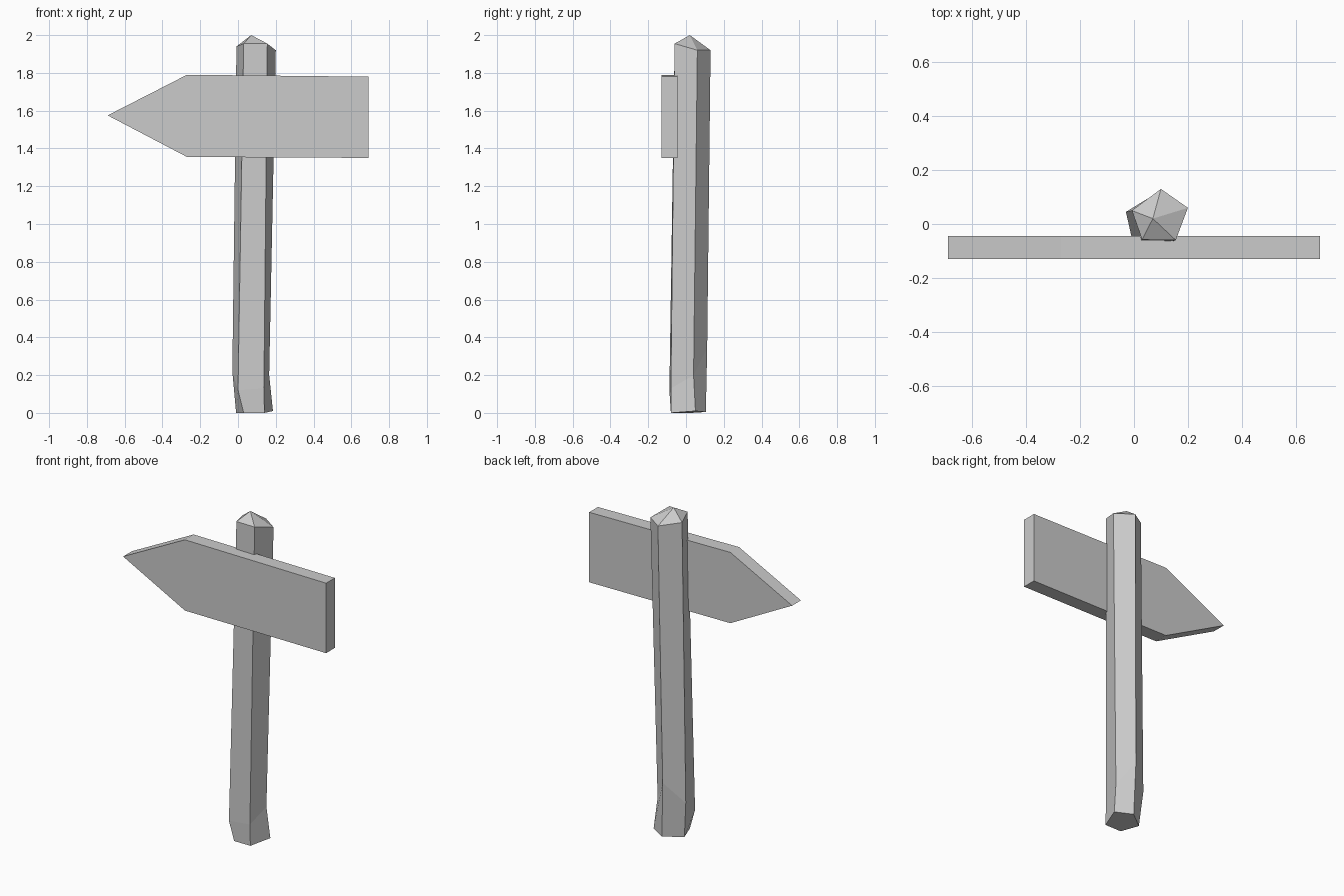
import bpy
import bmesh

cube = bpy.data.objects.get("Cube")
if cube:
    bpy.data.objects.remove(cube)

grey = bpy.data.materials.new("plain grey")
grey.use_nodes = True
colour = (0.6, 0.6, 0.6, 1)
grey.diffuse_color = colour
grey.node_tree.nodes["Principled BSDF"].inputs["Base Color"].default_value = colour


def finish(bm, name):
    bmesh.ops.recalc_face_normals(bm, faces=bm.faces)
    mesh = bpy.data.meshes.new(name)
    bm.to_mesh(mesh)
    bm.free()
    mesh.materials.append(grey)
    obj = bpy.data.objects.new(name, mesh)
    bpy.context.collection.objects.link(obj)


# Post: irregular five-sided rings, foot to shoulder, with a pointed top
# Corner order: front left, front right, right, back, left
rings = [
    [(0.03, -0.08, 0), (0.14, -0.08, 0), (0.185, 0.05, 0.01), (0.09, 0.105, 0.005), (-0.01, 0.03, 0)],
    [(0.0, -0.088, 0.12), (0.137, -0.08, 0.13), (0.165, 0.04, 0.2), (0.08, 0.112, 0.34), (-0.03, 0.045, 0.22)],
    [(0.03, -0.058, 1.955), (0.155, -0.06, 1.955), (0.2, 0.06, 1.92), (0.1, 0.13, 1.92), (-0.008, 0.05, 1.94)],
]
bm = bmesh.new()
loops = [[bm.verts.new(p) for p in ring] for ring in rings]
apex = bm.verts.new((0.07, 0.02, 2.0))
bm.faces.new(loops[0])
for i in range(5):
    j = (i + 1) % 5
    for low, high in zip(loops, loops[1:]):
        bm.faces.new((low[i], low[j], high[j], high[i]))
    bm.faces.new((loops[-1][i], loops[-1][j], apex))
finish(bm, "post")

# Arrow board: extruded pointed outline on the front of the post
outline = [(-0.69, 1.575), (-0.27, 1.355), (0.69, 1.35), (0.69, 1.78), (-0.27, 1.79)]
bm = bmesh.new()
face = bm.faces.new([bm.verts.new((x, -0.13, z)) for x, z in outline])
back = bmesh.ops.extrude_face_region(bm, geom=[face])["geom"]
bmesh.ops.translate(bm, vec=(0, 0.085, 0),
                    verts=[v for v in back if isinstance(v, bmesh.types.BMVert)])
finish(bm, "arrow_board")
